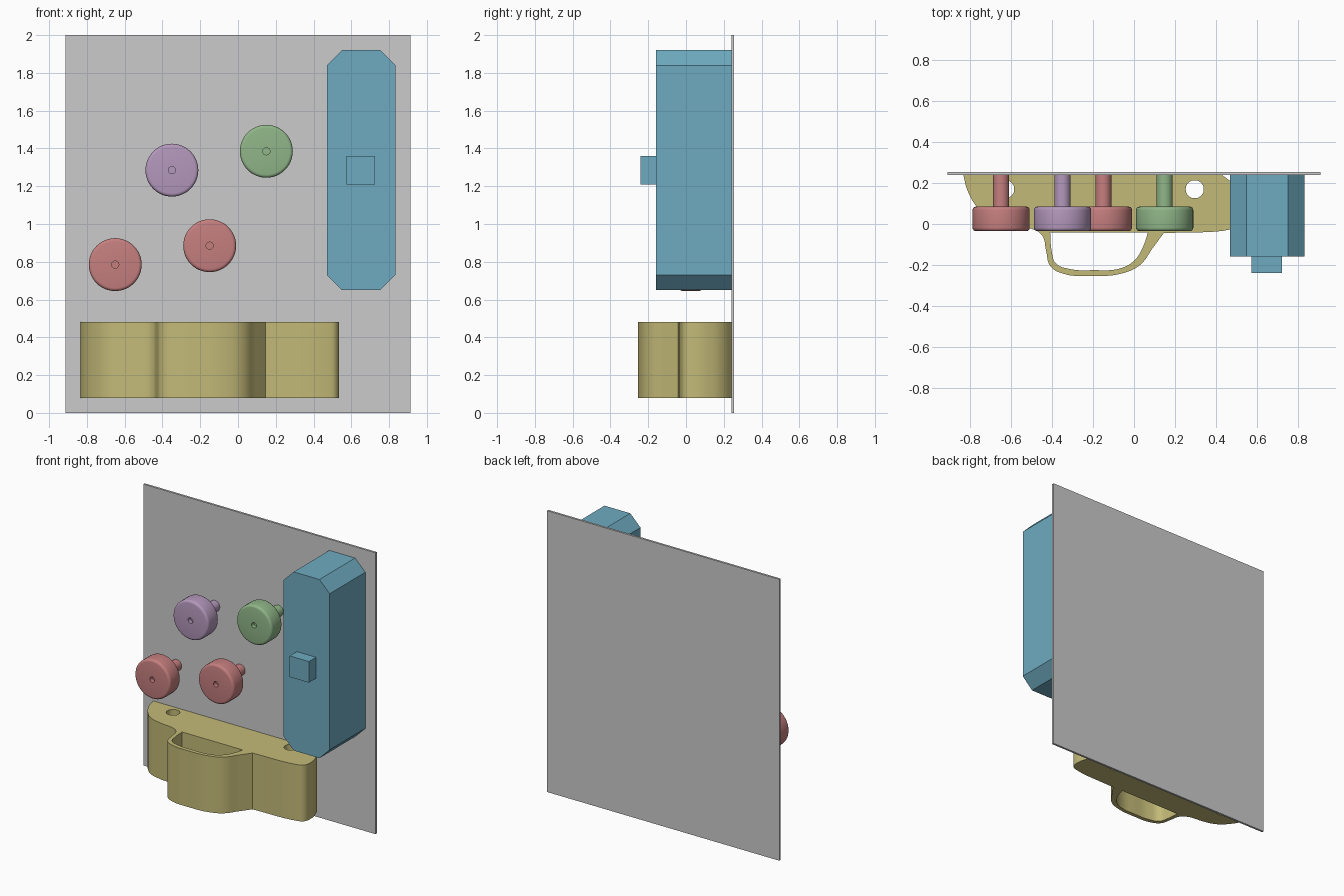
import bpy
import bmesh
import math
from mathutils import Matrix

cube = bpy.data.objects.get("Cube")
if cube:
    bpy.data.objects.remove(cube, do_unlink=True)


def material(name, rgb):
    # sRGB bytes to linear colour
    color = [((c / 255 + 0.055) / 1.055) ** 2.4 for c in rgb] + [1]
    mat = bpy.data.materials.new(name)
    mat.use_nodes = True
    mat.diffuse_color = color
    mat.node_tree.nodes["Principled BSDF"].inputs["Base Color"].default_value = color
    return mat


GREY = material("panel grey", (203, 203, 203))
BLUE = material("soft blue", (111, 171, 193))
YELLOW = material("straw yellow", (196, 186, 120))
RED = material("dusty red", (198, 127, 127))
PURPLE = material("lilac", (180, 152, 188))
GREEN = material("leaf green", (144, 182, 136))

PANEL_Y = 0.24


def add_object(name, bm, mat, smooth=False):
    bmesh.ops.recalc_face_normals(bm, faces=bm.faces)
    mesh = bpy.data.meshes.new(name)
    bm.to_mesh(mesh)
    bm.free()
    mesh.materials.append(mat)
    obj = bpy.data.objects.new(name, mesh)
    bpy.context.collection.objects.link(obj)
    if smooth:
        bpy.ops.object.select_all(action='DESELECT')
        obj.select_set(True)
        bpy.context.view_layer.objects.active = obj
        bpy.ops.object.shade_smooth_by_angle(angle=math.radians(35))
    return obj


def prism(name, outline, y0, y1, mat):
    """Outline in x, z pushed along y."""
    bm = bmesh.new()
    face = bm.faces.new([bm.verts.new((x, y0, z)) for x, z in outline])
    ext = bmesh.ops.extrude_face_region(bm, geom=[face])["geom"]
    verts = [v for v in ext if isinstance(v, bmesh.types.BMVert)]
    bmesh.ops.translate(bm, verts=verts, vec=(0, y1 - y0, 0))
    return add_object(name, bm, mat)


def box_outline(x0, x1, z0, z1, c=0):
    if not c:
        return [(x0, z0), (x1, z0), (x1, z1), (x0, z1)]
    return [(x0 + c, z0), (x1 - c, z0), (x1, z0 + c), (x1, z1 - c),
            (x1 - c, z1), (x0 + c, z1), (x0, z1 - c), (x0, z0 + c)]


# Back panel, chamfered housing and its button
prism("back_panel", box_outline(-0.913, 0.913, 0, 2), PANEL_Y, 0.255, GREY)
prism("housing", box_outline(0.47, 0.833, 0.65, 1.92, 0.08), -0.16, PANEL_Y, BLUE)
prism("housing_button", box_outline(0.575, 0.725, 1.21, 1.36), -0.24, -0.16, BLUE)


# Knobs: turned profile with rounded rims, a centre hole and a shaft
def knob(name, x, z, mat):
    r, front, back, rim = 0.14, -0.035, 0.085, 0.017
    steps = [i * math.pi / 8 for i in range(5)]
    prof = [(0, front + 0.03), (0.019, front + 0.03), (0.019, front)]
    prof += [(r - rim + rim * math.sin(a), front + rim - rim * math.cos(a)) for a in steps]
    prof += [(r - rim + rim * math.cos(a), back - rim + rim * math.sin(a)) for a in steps]
    prof += [(0.039, back), (0.039, PANEL_Y), (0, PANEL_Y)]
    bm = bmesh.new()
    verts = [bm.verts.new((pr, py, 0)) for pr, py in prof]
    edges = [bm.edges.new(pair) for pair in zip(verts, verts[1:])]
    bmesh.ops.spin(bm, geom=verts + edges, cent=(0, 0, 0), axis=(0, 1, 0),
                   angle=math.tau, steps=48)
    bmesh.ops.remove_doubles(bm, verts=bm.verts, dist=1e-4)
    bmesh.ops.transform(bm, matrix=Matrix.Translation((x, 0, z)), verts=bm.verts)
    add_object(name, bm, mat, smooth=True)


knob("lower_knob_right", -0.65, 0.785, RED)
knob("lower_knob_left", -0.15, 0.885, RED)
knob("upper_knob_right", -0.35, 1.285, PURPLE)
knob("upper_knob_left", 0.15, 1.385, GREEN)


# Bracket with a looped handle: curve outline with slot and screw holes
def add_spline(curve, points, corners=()):
    spline = curve.splines.new('BEZIER')
    spline.bezier_points.add(len(points) - 1)
    spline.use_cyclic_u = True
    spline.resolution_u = 6
    for i, (bp, (x, y)) in enumerate(zip(spline.bezier_points, points)):
        bp.co = (x, y, 0)
        kind = 'VECTOR' if i in corners else 'AUTO'
        bp.handle_left_type = bp.handle_right_type = kind


curve = bpy.data.curves.new("bracket_outline", 'CURVE')
curve.dimensions = '2D'
curve.fill_mode = 'BOTH'
curve.extrude = 0.2
outer = [(-0.835, 0.24), (-0.815, 0.165), (-0.77, 0.085), (-0.70, 0.02), (-0.60, -0.01),
         (-0.50, -0.024), (-0.45, -0.055), (-0.43, -0.13), (-0.41, -0.205),
         (-0.35, -0.242), (-0.21, -0.254), (-0.06, -0.242), (0.03, -0.2),
         (0.09, -0.12), (0.145, -0.045), (0.48, -0.025), (0.522, -0.005),
         (0.535, 0.04), (0.52, 0.13), (0.48, 0.2), (0.43, 0.24)]
add_spline(curve, outer, corners=(0, 14, 20))
slot = [(-0.41, -0.042), (-0.403, -0.13), (-0.383, -0.192), (-0.32, -0.219), (-0.2, -0.226),
        (-0.06, -0.215), (0.005, -0.175), (0.045, -0.11), (0.068, -0.042)]
add_spline(curve, slot, corners=(0, 8))
for hx in (-0.63, 0.297):
    ring = [(hx + 0.044 * math.cos(a * math.pi / 4), 0.17 + 0.044 * math.sin(a * math.pi / 4))
            for a in range(8)]
    add_spline(curve, ring)

helper = bpy.data.objects.new("bracket_helper", curve)
bpy.context.collection.objects.link(helper)
bpy.context.view_layer.update()
depsgraph = bpy.context.evaluated_depsgraph_get()
mesh = bpy.data.meshes.new_from_object(helper.evaluated_get(depsgraph))
bm = bmesh.new()
bm.from_mesh(mesh)
bpy.data.objects.remove(helper, do_unlink=True)
bpy.data.meshes.remove(mesh)
bmesh.ops.remove_doubles(bm, verts=bm.verts, dist=1e-4)
bmesh.ops.translate(bm, verts=bm.verts, vec=(0, 0, 0.28))
add_object("handle_bracket", bm, YELLOW, smooth=True)
